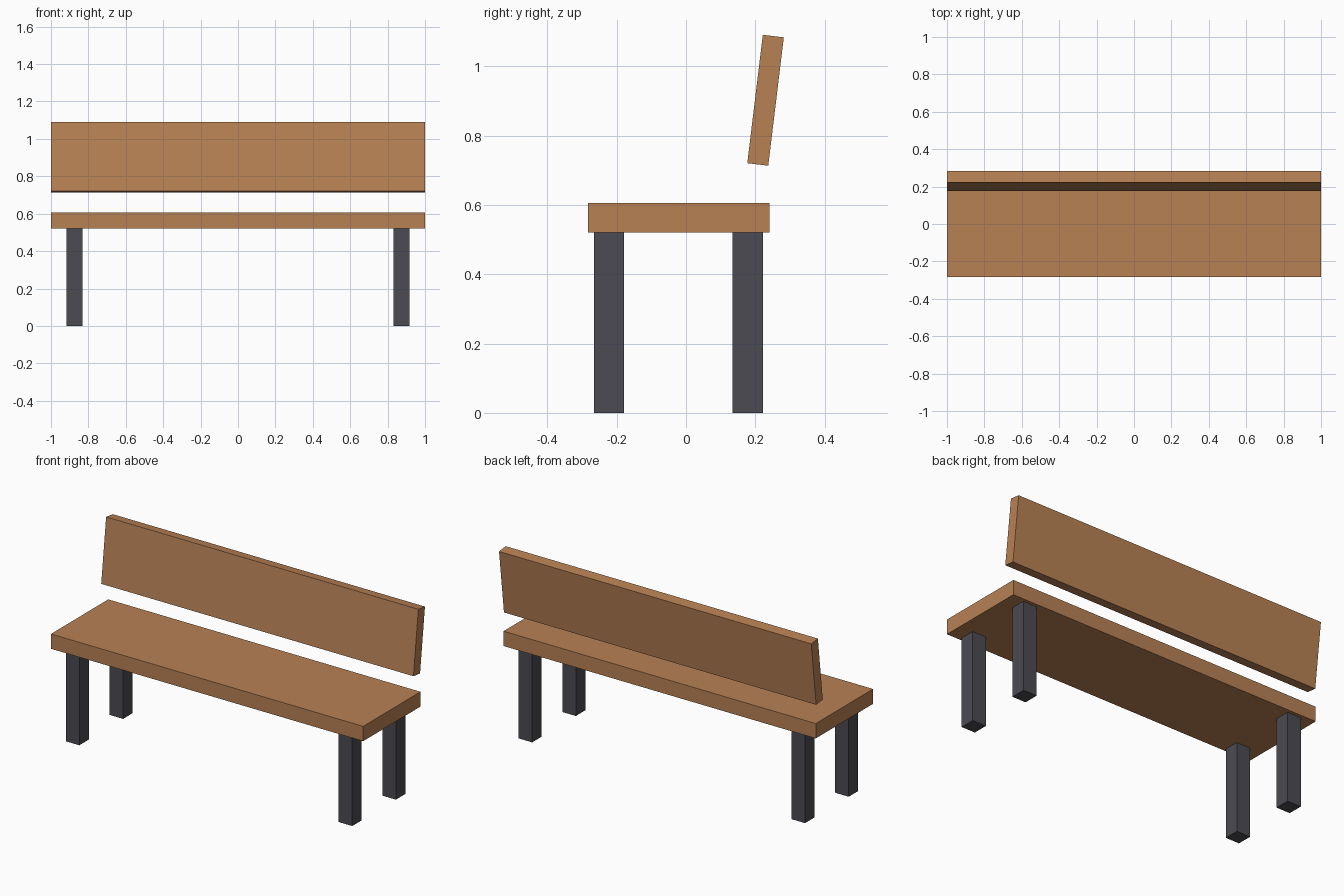
import bpy
import math

if "Cube" in bpy.data.objects:
    bpy.data.objects.remove(bpy.data.objects["Cube"])


def material(name, color):
    mat = bpy.data.materials.new(name)
    mat.diffuse_color = (*color, 1.0)
    mat.use_nodes = True
    mat.node_tree.nodes["Principled BSDF"].inputs["Base Color"].default_value = mat.diffuse_color
    return mat


def box(name, size, centre, mat, tilt=0.0):
    bpy.ops.mesh.primitive_cube_add(size=1, location=centre, rotation=(tilt, 0, 0))
    obj = bpy.context.object
    obj.name = name
    obj.scale = size
    obj.data.materials.append(mat)
    return obj


wood = material("wood", (0.48, 0.22, 0.09))
metal = material("dark_metal", (0.07, 0.07, 0.085))

LEG = 0.087
LEG_HEIGHT = 0.52
SEAT_THICKNESS = 0.086

# Seat plank
box("seat", (2.0, 0.524, SEAT_THICKNESS),
    (0, -0.021, LEG_HEIGHT + SEAT_THICKNESS / 2), wood)

# Floating backrest, leaning backwards
box("backrest", (2.0, 0.061, 0.373), (0, 0.2295, 0.902), wood,
    tilt=-math.radians(6.9))

# Four square legs
for end, y in (("front", -0.222), ("back", 0.178)):
    for side, x in (("left", -0.874), ("right", 0.874)):
        box(f"{end}_{side}_leg", (LEG, LEG, LEG_HEIGHT),
            (x, y, LEG_HEIGHT / 2), metal)
